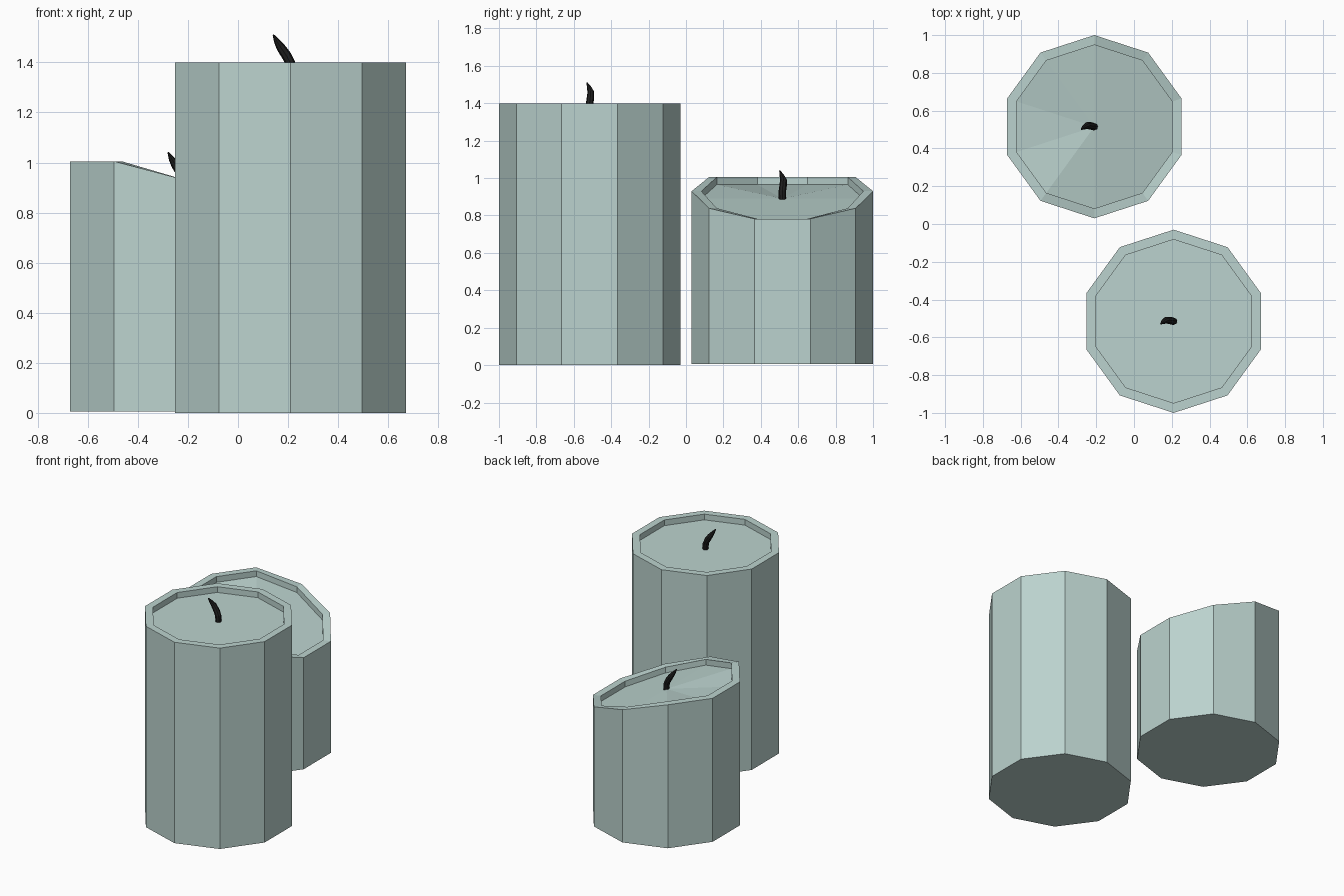
import bpy, bmesh, math
from mathutils import Vector

cube = bpy.data.objects.get("Cube")
if cube:
    bpy.data.objects.remove(cube, do_unlink=True)


def make_material(name, rgb):
    mat = bpy.data.materials.new(name)
    mat.use_nodes = True
    mat.diffuse_color = (*rgb, 1)
    bsdf = mat.node_tree.nodes["Principled BSDF"]
    bsdf.inputs["Base Color"].default_value = (*rgb, 1)
    bsdf.inputs["Roughness"].default_value = 0.8
    return mat


WAX = make_material("pale_green_wax", (0.50, 0.65, 0.62))
CHAR = make_material("charred_black", (0.012, 0.012, 0.012))

SIDES, OUTER, INNER, RECESS = 10, 0.485, 0.433, 0.04


def finish(bm, name, mat):
    bmesh.ops.recalc_face_normals(bm, faces=bm.faces)
    mesh = bpy.data.meshes.new(name)
    bm.to_mesh(mesh)
    bm.free()
    mesh.materials.append(mat)
    obj = bpy.data.objects.new(name, mesh)
    bpy.context.collection.objects.link(obj)
    return obj


def bridge(bm, low, high):
    n = len(low)
    for i in range(n):
        j = (i + 1) % n
        bm.faces.new((low[i], low[j], high[j], high[i]))


def candle(name, cx, cy, bottom, top):
    """Ten-sided wax body with a rim and sunken pool; top(dx) gives rim height."""
    bm = bmesh.new()

    def ring(radius, height):
        verts = []
        for i in range(SIDES):
            a = math.pi / 2 + i * math.tau / SIDES
            # rim height follows the outer corner, so the rim stays level across
            z = height(OUTER * math.cos(a))
            verts.append(bm.verts.new((cx + radius * math.cos(a),
                                       cy + radius * math.sin(a), z)))
        return verts

    rings = [ring(OUTER, lambda dx: bottom), ring(OUTER, top), ring(INNER, top),
             ring(INNER, lambda dx: top(dx) - RECESS)]
    for low, high in zip(rings, rings[1:]):
        bridge(bm, low, high)
    bm.faces.new(rings[0][::-1])
    # Wax pool as a fan around the wick
    centre = bm.verts.new((cx, cy, top(0) - RECESS))
    pool = rings[-1]
    for i in range(SIDES):
        bm.faces.new((pool[i], pool[(i + 1) % SIDES], centre))
    return finish(bm, name, WAX)


def wick(name, cx, cy, floor):
    """Bent tapering wick: (dx, dy, dz, radius) stations."""
    stations = [(0.005, 0, -0.005, 0.019), (0.003, 0, 0.04, 0.02),
                (-0.012, 0.004, 0.068, 0.02), (-0.034, 0.006, 0.1, 0.018),
                (-0.05, -0.003, 0.125, 0.012), (-0.064, -0.014, 0.15, 0.003)]
    pts = [Vector(s[:3]) for s in stations]
    bm = bmesh.new()
    rings = []
    for k, p in enumerate(pts):
        along = pts[min(k + 1, len(pts) - 1)] - pts[max(k - 1, 0)]
        u = Vector((0, 1, 0)).cross(along).normalized()
        v = along.cross(u).normalized()
        rings.append([bm.verts.new(Vector((cx, cy, floor)) + p + stations[k][3]
                      * (u * math.cos(a) + v * math.sin(a)))
                      for a in (i * math.tau / 8 for i in range(8))])
    for low, high in zip(rings, rings[1:]):
        bridge(bm, low, high)
    bm.faces.new(rings[0][::-1])
    bm.faces.new(rings[-1])
    return finish(bm, name, CHAR)


# Tall candle with a level top
candle("tall_candle", 0.21, -0.515, 0.0, lambda dx: 1.4)
wick("tall_wick", 0.205, -0.515, 1.36)

# Short candle with a slanted top, level at its high side
candle("short_candle", -0.21, 0.515, 0.005, lambda dx: min(1.005, 0.93 - 0.32 * dx))
wick("short_wick", -0.215, 0.515, 0.89)
